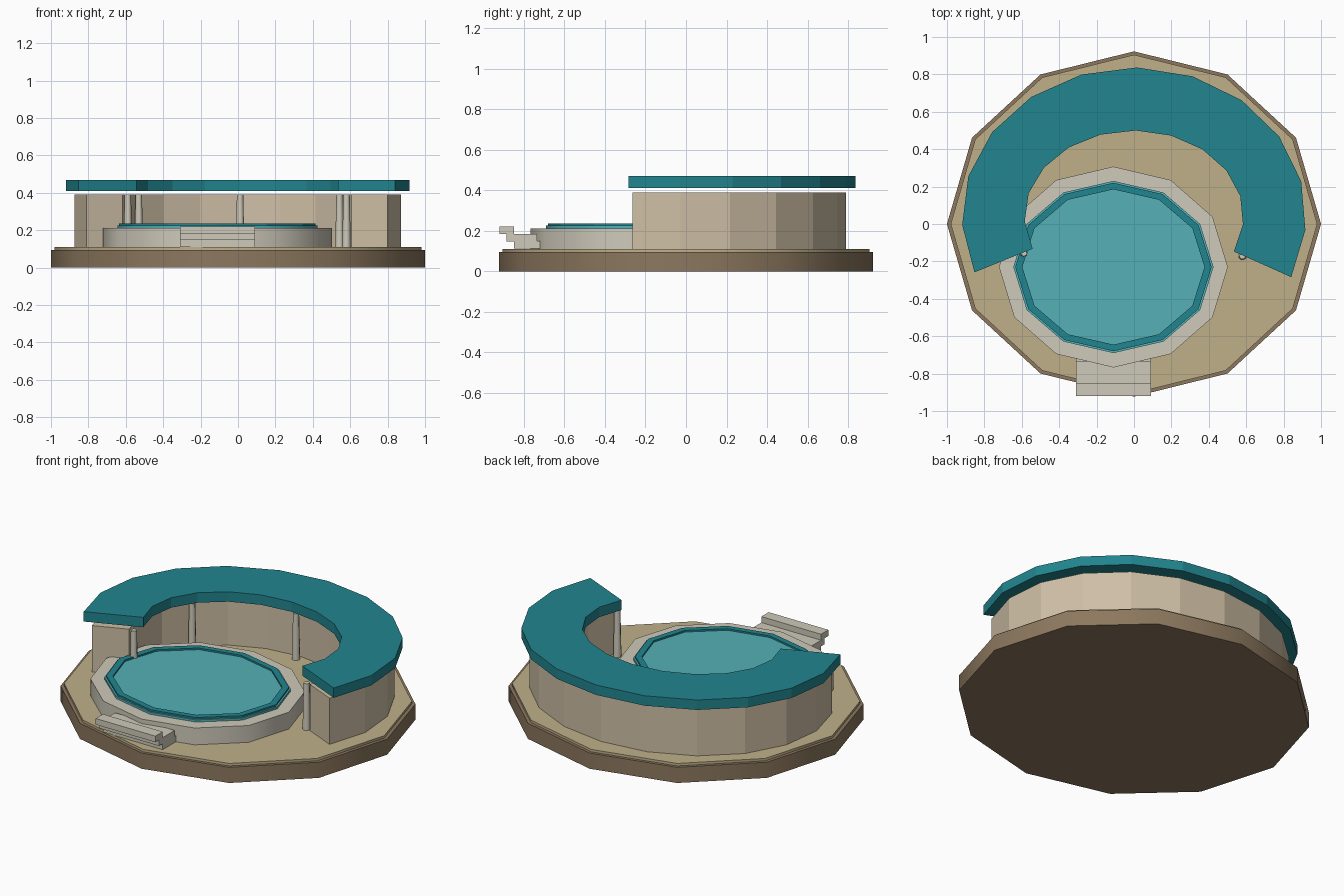
import bpy, bmesh
from math import sin, cos, radians

if "Cube" in bpy.data.objects:
    bpy.data.objects.remove(bpy.data.objects["Cube"])


def linear(c):
    return c / 12.92 if c <= 0.04045 else ((c + 0.055) / 1.055) ** 2.4


def material(name, rgb):
    m = bpy.data.materials.new(name)
    m.diffuse_color = (*[linear(c) for c in rgb], 1)
    m.use_nodes = True
    m.node_tree.nodes["Principled BSDF"].inputs["Base Color"].default_value = m.diffuse_color
    return m


BROWN = material("earth", (0.55, 0.47, 0.37))
SAND = material("sand", (0.75, 0.69, 0.54))
STONE = material("pale_stone", (0.81, 0.79, 0.73))
WALL = material("wall_plaster", (0.81, 0.75, 0.65))
TEAL = material("teal", (0.13, 0.52, 0.56))
WATER = material("water", (0.33, 0.69, 0.72))


def finish(bm, name, mat, smooth=False):
    bmesh.ops.recalc_face_normals(bm, faces=bm.faces)
    me = bpy.data.meshes.new(name)
    bm.to_mesh(me)
    bm.free()
    ob = bpy.data.objects.new(name, me)
    bpy.context.collection.objects.link(ob)
    me.materials.append(mat)
    if smooth:
        bpy.ops.object.select_all(action='DESELECT')
        ob.select_set(True)
        bpy.context.view_layer.objects.active = ob
        bpy.ops.object.shade_smooth_by_angle(angle=radians(48))
    return ob


def disc(name, mat, centre, radii, z0, z1, sides=12, taper=1.0, smooth=True):
    bm = bmesh.new()
    bmesh.ops.create_cone(bm, cap_ends=True, segments=sides, radius1=1, radius2=taper, depth=1)
    bmesh.ops.scale(bm, vec=(radii[0], radii[1], z1 - z0), verts=bm.verts)
    bmesh.ops.translate(bm, vec=(centre[0], centre[1], (z0 + z1) / 2), verts=bm.verts)
    return finish(bm, name, mat, smooth)


def band(name, mat, centre, outer, inner, z0, z1, a0, a1, segs, smooth=False):
    """Elliptical ring, or an open arc with closed ends."""
    bm = bmesh.new()
    closed = abs(a1 - a0) >= 360
    sections = []
    for i in range(segs if closed else segs + 1):
        a = radians(a0 + (a1 - a0) * i / segs)
        sections.append([bm.verts.new((centre[0] + r[0] * cos(a), centre[1] + r[1] * sin(a), z))
                         for r, z in ((outer, z0), (outer, z1), (inner, z1), (inner, z0))])
    for i in range(segs):
        p, q = sections[i], sections[(i + 1) % len(sections)]
        for k in range(4):
            j = (k + 1) % 4
            bm.faces.new((p[k], q[k], q[j], p[j]))
    if not closed:
        bm.faces.new(sections[0])
        bm.faces.new(sections[-1])
    return finish(bm, name, mat, smooth)


# Twelve-sided plinth and sand floor
disc("plinth", BROWN, (0, 0), (1, 0.923), 0, 0.095)
disc("sand_floor", SAND, (0, 0), (0.98, 0.905), 0.09, 0.11)

# Raised pool: stone rim, water, teal edging
POOL = (-0.11, -0.23)
disc("pool_rim", STONE, POOL, (0.612, 0.537), 0.10, 0.212)
disc("pool_water", WATER, POOL, (0.535, 0.46), 0.20, 0.225)
band("pool_edging", TEAL, POOL, (0.525, 0.45), (0.487, 0.415), 0.215, 0.235, 0, 360, 12)

# Curved wall and the roof above it
MID = (0, 0.04)
band("curved_wall", WALL, MID, (0.875, 0.75), (0.665, 0.54), 0.105, 0.39, -24, 202, 12)
band("curved_roof", TEAL, MID, (0.92, 0.797), (0.585, 0.46), 0.41, 0.47, -24, 202, 12)

# Tapered columns along the inside of the wall
for i in range(5):
    a = radians(-25 + 57 * i)
    disc(f"column_{i + 1}", STONE, (0.64 * cos(a), 0.04 + 0.5 * sin(a)),
         (0.023, 0.023), 0.105, 0.39, sides=8, taper=0.75)

# Front steps
for i, (y0, y1) in enumerate(((-0.85, -0.70), (-0.885, -0.735), (-0.92, -0.85))):
    bm = bmesh.new()
    bmesh.ops.create_cube(bm, size=1)
    bmesh.ops.scale(bm, vec=(0.40, y1 - y0, 0.037), verts=bm.verts)
    bmesh.ops.translate(bm, vec=(-0.11, (y0 + y1) / 2, 0.13 + 0.036 * i), verts=bm.verts)
    finish(bm, f"front_step_{i + 1}", STONE)
